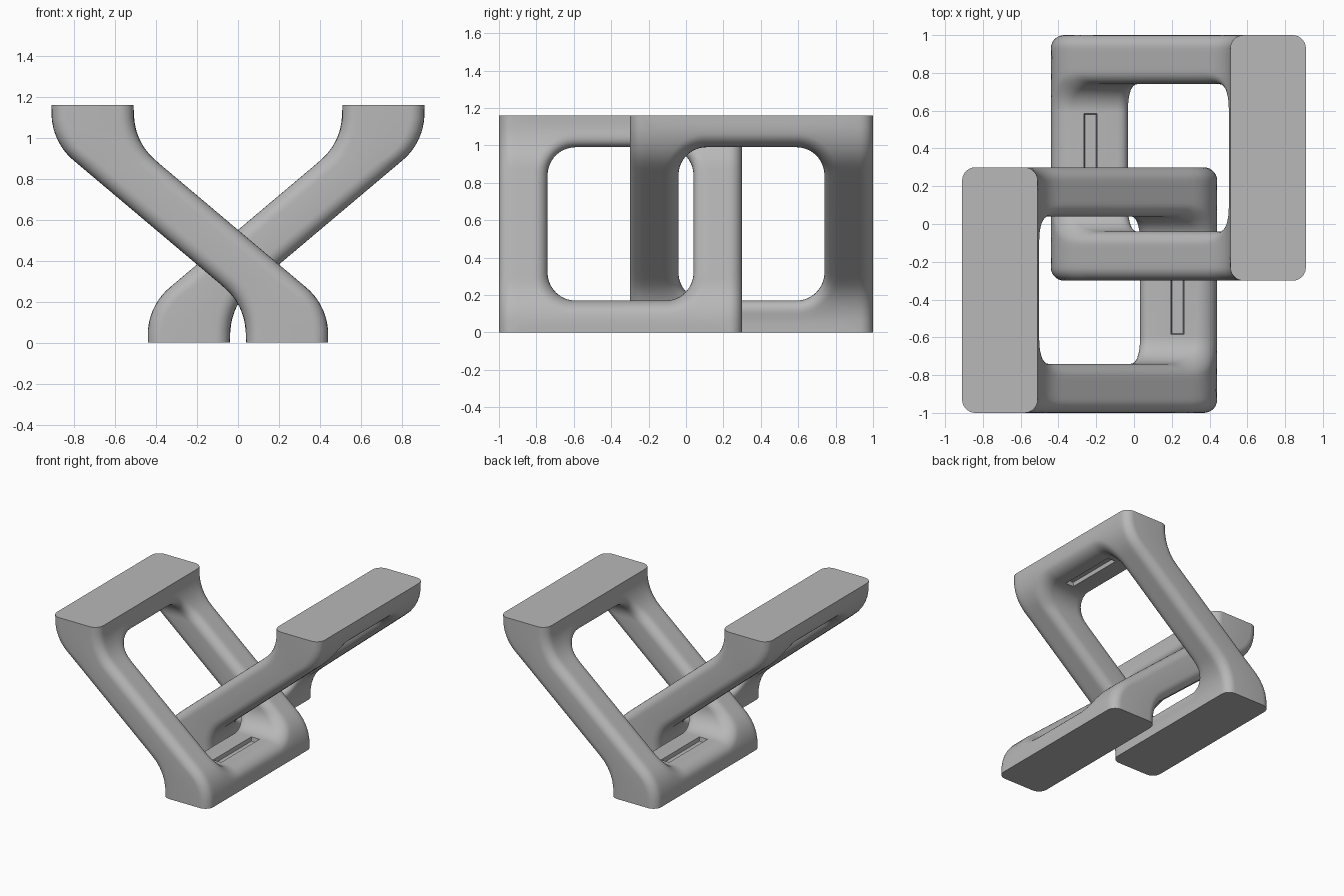
import bpy, bmesh, math
from mathutils import Vector

if "Cube" in bpy.data.objects:
    bpy.data.objects.remove(bpy.data.objects["Cube"], do_unlink=True)

# Material
grey = bpy.data.materials.new("plain_grey")
grey.use_nodes = True
grey.diffuse_color = (0.48, 0.48, 0.48, 1)
grey.node_tree.nodes["Principled BSDF"].inputs["Base Color"].default_value = (0.48, 0.48, 0.48, 1)

# Frame dimensions
MID_X, MID_Y, MID_Z = -0.235, -0.35, 0.58
HALF_X = 0.2                     # half thickness along x
FLAT_Y, HALF_Z = 0.58, 0.58      # flat panel before the rounded ends
HOLE_Y, HOLE_Z, CORNER = 0.39, 0.41, 0.15
FILLET, BEND = 0.07, 0.3
STEPS, ARC = 7, 14


def bend(z):
    """Sideways offset of the S-shaped profile and the cosine of its tilt."""
    u = min(abs(z), HALF_Z)
    line_end, arc_end, reach = 0.31, 0.54, 0.475
    sin = min(max((arc_end - u) / BEND, 0), (arc_end - line_end) / BEND)
    cos = math.sqrt(1 - sin * sin)
    off = reach - BEND * (1 - cos)
    if u < line_end:
        off *= u / line_end
    return -math.copysign(off, z), cos


def panel_row(angle, sy, sz):
    """Points (y, z, inset) from the hole edge out to the frame edge."""
    c, s = abs(math.cos(angle)), abs(math.sin(angle))
    cy, cz = HOLE_Y - CORNER, HOLE_Z - CORNER
    row = []
    for j in range(STEPS + 1):
        t = math.pi / 2 * j / STEPS
        rad = CORNER + FILLET * (1 - math.cos(t))
        row.append((cy + rad * c, cz + rad * s, FILLET * (1 - math.sin(t))))
    m = max(c, s)
    inner = Vector(row[-1][:2])
    outer = Vector((cy + (FLAT_Y - cy) * c / m, cz + (HALF_Z - cz) * s / m))
    for j in range(1, 6):
        p = inner.lerp(outer, j / 5)
        row.append((p.x, p.y, 0))
    if c >= s - 1e-6:            # rounded outer ends only
        for j in range(1, STEPS + 1):
            t = math.pi / 2 * j / STEPS
            row.append((FLAT_Y + FILLET * math.sin(t), outer.y, FILLET * (1 - math.cos(t))))
    return [(y * sy, z * sz, i) for y, z, i in row]


def build_frame(name):
    rows = []
    for q, (sy, sz) in enumerate(((1, 1), (-1, 1), (-1, -1), (1, -1))):
        for i in range(ARC + 1):
            rows.append(panel_row(math.pi / 2 * (q + i / ARC), sy, sz))
    bm = bmesh.new()
    sides = []
    for side in (-1, 1):
        grid = []
        for row in rows:
            line = []
            for y, z, inset in row:
                off, cos = bend(z)
                x = MID_X + off + side * (HALF_X - inset / cos)
                line.append(bm.verts.new((x, MID_Y + y, MID_Z + z)))
            grid.append(line)
        sides.append(grid)
    twin = {a: b for la, lb in zip(*sides) for a, b in zip(la, lb)}
    # Both broad faces
    for grid in sides:
        for a, b in zip(grid, grid[1:] + grid[:1]):
            for j in range(min(len(a), len(b)) - 1):
                bm.faces.new((a[j], a[j + 1], b[j + 1], b[j]))
    # Walls joining the two broad faces
    rim = [e for e in bm.edges if e.is_boundary and all(v in twin for v in e.verts)]
    for a, b in [tuple(e.verts) for e in rim]:
        bm.faces.new((a, b, twin[b], twin[a]))
    bmesh.ops.recalc_face_normals(bm, faces=bm.faces[:])
    mesh = bpy.data.meshes.new(name)
    bm.to_mesh(mesh)
    bm.free()
    mesh.materials.append(grey)
    obj = bpy.data.objects.new(name, mesh)
    bpy.context.collection.objects.link(obj)
    return obj


def slot_cutter(sign):
    """Tapered block that sinks a narrow slot into a bar inside the hole."""
    bm = bmesh.new()
    bmesh.ops.create_cube(bm, size=2)
    for v in bm.verts:
        taper = 0.01 * v.co.z
        v.co = (v.co.x * (0.035 + taper / 2), v.co.y * (0.235 + taper / 2), v.co.z * 0.03)
        v.co = (v.co.x, v.co.y, v.co.z * sign)
        v.co += Vector((MID_X - sign * -0.465, MID_Y, MID_Z - sign * HOLE_Z))
    bmesh.ops.recalc_face_normals(bm, faces=bm.faces[:])
    mesh = bpy.data.meshes.new("slot_cutter")
    bm.to_mesh(mesh)
    bm.free()
    mesh.materials.append(grey)
    obj = bpy.data.objects.new("slot_cutter", mesh)
    obj.hide_render = True
    bpy.context.collection.objects.link(obj)
    return obj


# First frame with slots in its lower and upper bars
frame = build_frame("front_frame")
bpy.ops.object.select_all(action='DESELECT')
frame.select_set(True)
bpy.context.view_layer.objects.active = frame
for sign in (1, -1):
    cutter = slot_cutter(sign)
    mod = frame.modifiers.new("slot", 'BOOLEAN')
    mod.operation, mod.solver, mod.object = 'DIFFERENCE', 'EXACT', cutter
    bpy.ops.object.modifier_apply(modifier=mod.name)
    bpy.data.objects.remove(cutter, do_unlink=True)
bpy.ops.object.shade_smooth_by_angle(angle=math.radians(30))

# Second frame, turned half way round and linked through the first
back = frame.copy()
back.data = frame.data.copy()
back.name = "back_frame"
back.rotation_euler.z = math.pi
bpy.context.collection.objects.link(back)
